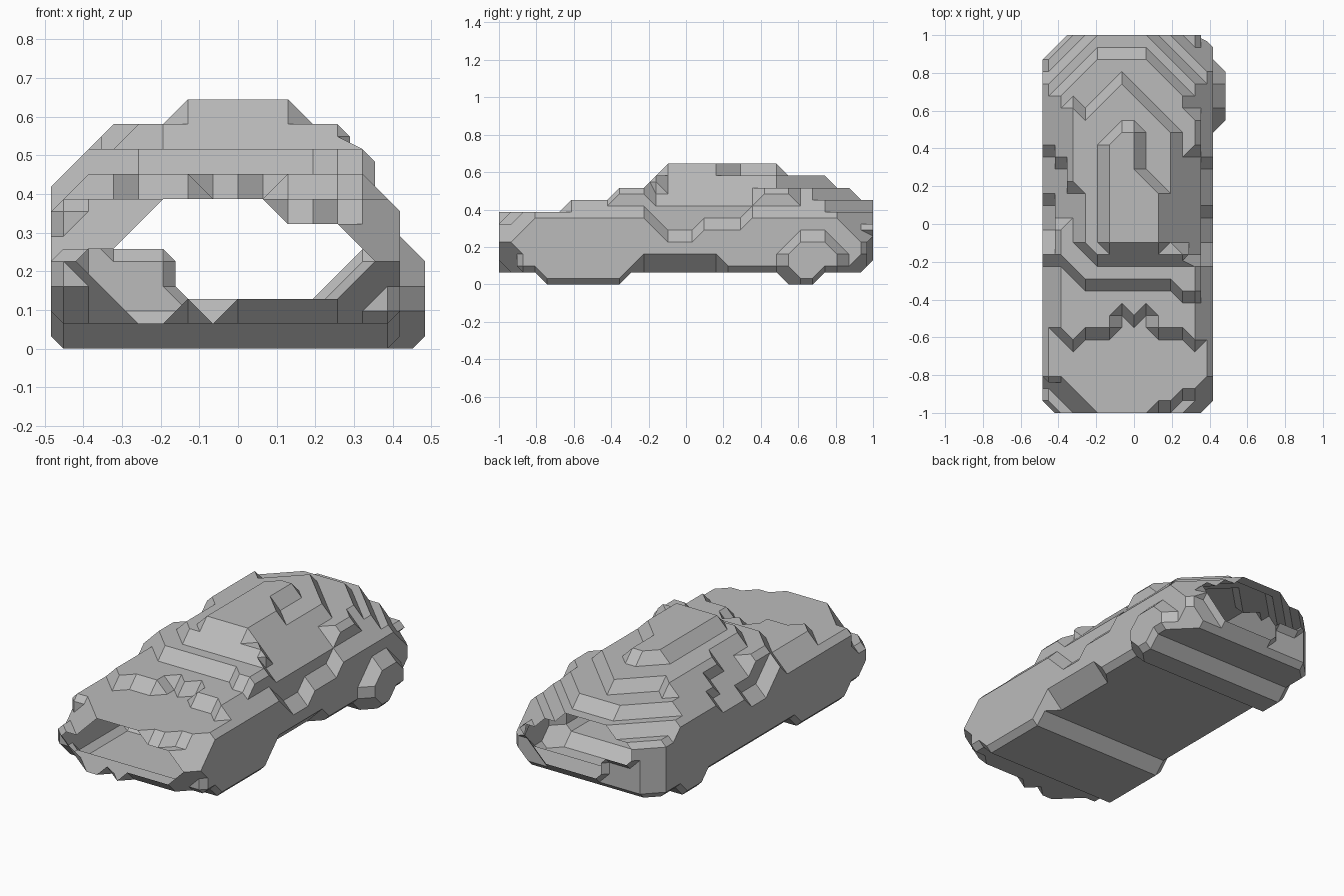
import bpy
import bmesh
from itertools import product
from mathutils import Vector

STEP = 2 / 31          # size of one cell
LAST = 31              # index of the rearmost row

old = bpy.data.objects.get("Cube")
if old:
    bpy.data.objects.remove(old, do_unlink=True)

solid = set()


def cells(x, y, z):
    """All cells of an inclusive box."""
    return product(range(x[0], x[1] + 1), range(y[0], y[1] + 1), range(z[0], z[1] + 1))


def tier(x, y, z, front_left=0, front_right=0, back_left=0, back_right=0):
    """Add a slab whose four corners, seen from above, are cut at 45 degrees."""
    for i, k, j in cells(x, y, z):
        west, east = i - x[0], x[1] - i
        south, north = k - y[0], y[1] - k
        if (west + south >= front_left and east + south >= front_right
                and west + north >= back_left and east + north >= back_right):
            solid.add((i, k, j))


def carve(x, y, z):
    solid.difference_update(cells(x, y, z))


full = (-7, 6)

# Undertray and the full-width wheel slabs
tier(full, (1, LAST - 1), (1, 1), 1, 1, 1, 1)
for side in (-6, 5):
    carve((side, side), (1, 1), (1, 1))
tier(full, (4, 10), (0, 0))
tier(full, (24, 26), (0, 0))

# Dips in the lower lip of the nose
tier((-4, -3), (0, 0), (1, 1))
tier((-1, -1), (0, 0), (1, 1))

# Lower body, shoulders and bonnet
tier(full, (0, LAST), (2, 2), 2, 2, 2, 1)
tier((-7, -7), (1, 1), (2, 2))
tier(full, (0, LAST), (3, 3), 1, 1, 2, 1)
tier(full, (0, LAST), (4, 4), 3, 2, 2, 2)
tier((5, 5), (LAST, LAST), (4, 4))
tier(full, (0, LAST), (5, 5), 4, 3, 2, 3)
tier((-7, -7), (3, 3), (5, 5))
carve((2, 3), (0, 0), (5, 5))
carve((4, 4), (1, 1), (5, 5))

# Raised bonnet with a notch in its front edge
tier((-6, 5), (7, 13), (6, 6))
carve((-1, 1), (7, 8), (6, 6))
tier((0, 0), (8, 8), (6, 6))
for side in (-5, 5):
    tier((side, side), (6, 6), (6, 6))

# Cabin tiers, each tapering to the rear
tier((-7, 5), (10, LAST), (6, 6), 3, 0, 4, 4)
tier((-6, 4), (11, 29), (7, 7), 2, 0, 3, 3)
tier((4, 5), (10, 12), (7, 7))
tier((5, 5), (22, 24), (7, 7))
tier((-5, 3), (13, 27), (8, 8), 2, 0, 4, 4)
tier((-5, -5), (24, 25), (8, 8))
tier((4, 4), (13, 13), (8, 8))

# Roof
tier((-2, 0), (14, 23), (9, 9), back_left=1)
tier((-2, 2), (14, 20), (9, 9), back_right=2)

# Rear wheel standing out of one side
tier((7, 7), (24, 28), (1, 2))
tier((7, 7), (25, 27), (3, 3))
tier((7, 7), (25, 26), (0, 0))

# Sill and door hollows
carve((6, 6), (12, 18), (0, 1))
carve((6, 6), (13, 20), (5, 5))
carve((6, 6), (14, 16), (4, 4))
carve((-7, -7), (14, 21), (6, 8))
carve((-6, -6), (16, 20), (7, 8))
carve((-5, -5), (15, 18), (8, 8))
carve((-7, -7), (15, 17), (5, 5))

# Rear bumper corners
carve((-7, -3), (LAST, LAST), (0, 3))
carve((5, 6), (LAST, LAST), (0, 3))
carve((4, 4), (LAST, LAST), (0, 2))


def cube_sides():
    """Corner loops of a cell's six sides, counter-clockwise from outside."""
    for axis, end in product(range(3), range(2)):
        loop = []
        for u, v in ((0, 0), (1, 0), (1, 1), (0, 1)):
            corner = [0, 0, 0]
            corner[axis], corner[(axis + 1) % 3], corner[(axis + 2) % 3] = end, u, v
            loop.append(tuple(corner))
        yield loop if end else loop[::-1]


def is_skewed(a, b, c):
    """True when a triangle is neither square to the axes nor at 45 degrees."""
    normal = (b.co - a.co).cross(c.co - a.co)
    size = max(abs(n) for n in normal)
    return any(0.01 < abs(n) / size < 0.99 for n in normal)


def split(loop):
    """Triangles of a loop with the fewest skewed facets, as (cost, triangles)."""
    if len(loop) < 3:
        return 0, []
    options = []
    for n in range(1, len(loop) - 1):
        tri = (loop[0], loop[n], loop[-1])
        cost_a, tris_a = split(loop[:n + 1])
        cost_b, tris_b = split(loop[n:])
        options.append((cost_a + cost_b + is_skewed(*tri), tris_a + tris_b + [tri]))
    return min(options, key=lambda option: option[0])


SIDES = list(cube_sides())
bm = bmesh.new()
points = {}


def midpoint(a, b):
    """Shared vertex halfway between a filled and an empty sample."""
    key = tuple(p + q for p, q in zip(a, b))
    if key not in points:
        x, y, z = Vector(key) / 2
        points[key] = bm.verts.new((x * STEP, (y - LAST / 2) * STEP, (z + 0.5) * STEP))
    return points[key]


# Bevelled skin around the filled cells, open at the nose and tail
for base in cells((-9, 8), (0, LAST - 1), (-1, 10)):
    follow = {}
    for side in SIDES:
        ring = [tuple(b + c for b, c in zip(base, corner)) for corner in side]
        inside = [p in solid for p in ring]
        for n in range(4):
            if inside[n] and not inside[(n + 1) % 4]:
                m = n
                while inside[(m - 1) % 4]:
                    m -= 1
                leave = midpoint(ring[n], ring[(n + 1) % 4])
                follow[leave] = midpoint(ring[(m - 1) % 4], ring[m % 4])
    while follow:
        start, vert = follow.popitem()
        loop = [start]
        while vert is not start:
            loop.append(vert)
            vert = follow.pop(vert)
        for tri in split(loop[::-1])[1]:
            bm.faces.new(tri)

bmesh.ops.dissolve_limit(bm, angle_limit=0.02, verts=bm.verts[:], edges=bm.edges[:])

mesh = bpy.data.meshes.new("car_shell")
bm.to_mesh(mesh)
bm.free()
car = bpy.data.objects.new("car_shell", mesh)
bpy.context.collection.objects.link(car)

# Plain grey paint
grey = (0.5, 0.5, 0.5, 1)
paint = bpy.data.materials.new("plain_grey")
paint.use_nodes = True
paint.diffuse_color = grey
paint.node_tree.nodes["Principled BSDF"].inputs["Base Color"].default_value = grey
mesh.materials.append(paint)
